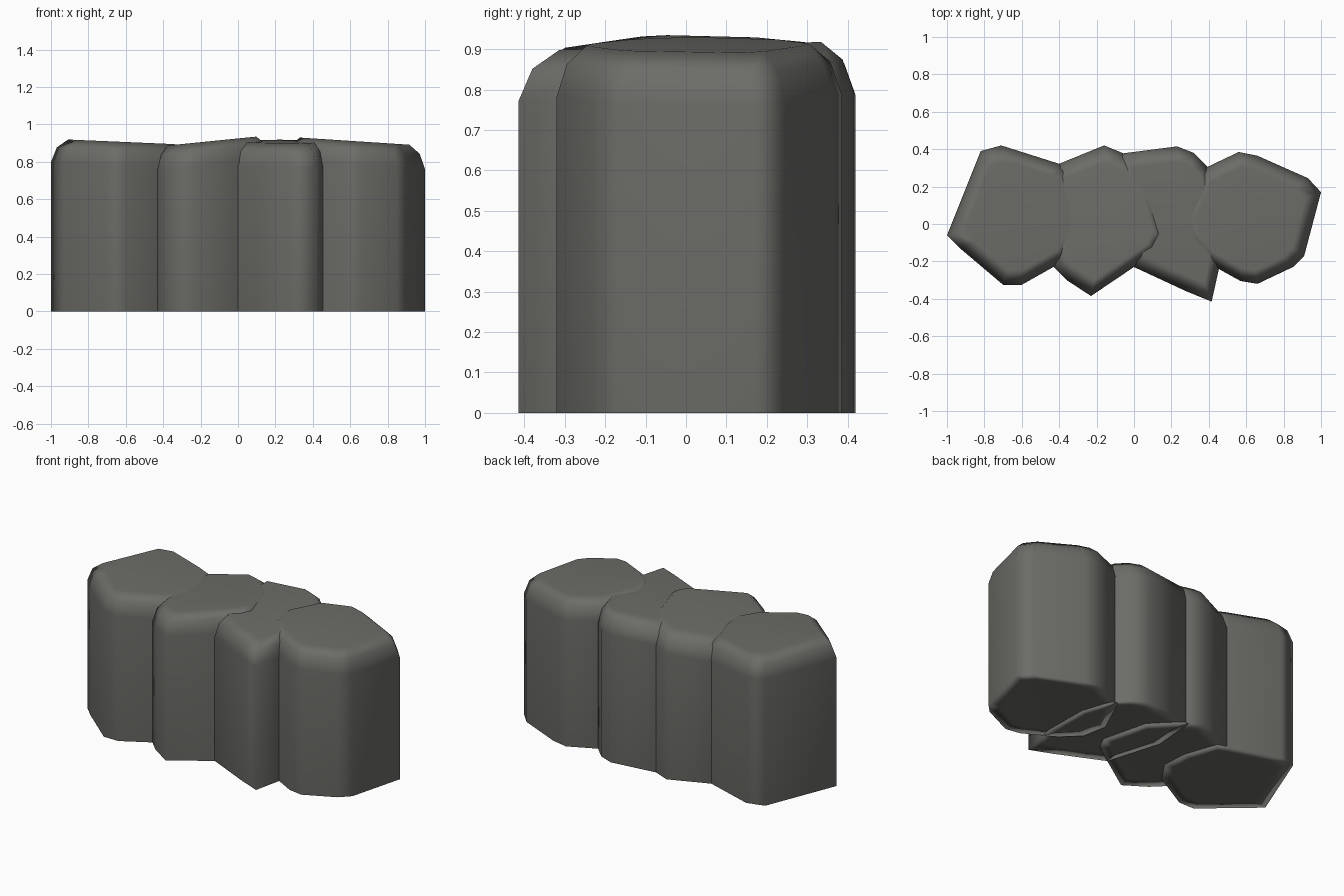
import bpy, bmesh
from mathutils import Vector

cube = bpy.data.objects.get("Cube")
if cube:
    bpy.data.objects.remove(cube, do_unlink=True)

stone = bpy.data.materials.new("dark_grey_stone")
stone.use_nodes = True
COLOUR = (0.15, 0.15, 0.138, 1)
stone.diffuse_color = COLOUR
stone.node_tree.nodes["Principled BSDF"].inputs["Base Color"].default_value = COLOUR


def rock(name, outline, height, tilt_x, tilt_y, lift):
    """Straight-sided block with a rounded, tilted top and a closed base."""
    bm = bmesh.new()
    centre = sum((Vector(p) for p in outline), Vector((0, 0))) / len(outline)

    def ring(scale, drop=None, z=0):
        verts = []
        for p in outline:
            q = centre + (Vector(p) - centre) * scale
            top = height + tilt_x * q.x + tilt_y * q.y
            verts.append(bm.verts.new((q.x, q.y, z if drop is None else top - drop)))
        return verts

    # base inset, foot, shoulder, rounded rim, top
    rings = [ring(0.8, z=lift), ring(1), ring(1, 0.125), ring(0.925, 0.045), ring(0.78, 0)]
    for low, high in zip(rings, rings[1:]):
        for i in range(len(outline)):
            j = (i + 1) % len(outline)
            bm.faces.new((low[i], low[j], high[j], high[i]))
    bm.faces.new(rings[-1])
    bm.faces.new(rings[0][::-1])
    bmesh.ops.recalc_face_normals(bm, faces=bm.faces)

    mesh = bpy.data.meshes.new(name)
    bm.to_mesh(mesh)
    bm.free()
    mesh.materials.append(stone)
    for face in mesh.polygons:
        face.use_smooth = True
    obj = bpy.data.objects.new(name, mesh)
    bpy.context.collection.objects.link(obj)
    # large faces dominate the shading, so only the rims look rounded
    obj.modifiers.new("soft_shading", "WEIGHTED_NORMAL")


# outlines run counter-clockwise
rock("right_rock",
     [(-1, -.06), (-.93, -.13), (-.7, -.325), (-.6, -.325), (-.36, -.19),
      (-.27, -.06), (-.28, .1), (-.35, .3), (-.41, .325), (-.71, .42), (-.82, .39)],
     .88, -.043, 0, 0)
rock("middle_right_rock",
     [(-.43, -.23), (-.36, -.3), (-.23, -.385), (0, -.23), (.13, -.14),
      (.17, -.06), (.1, .22), (-.05, .375), (-.16, .42), (-.43, .31), (-.46, .05)],
     .925, .1, 0, .002)
rock("middle_left_rock",
     [(0, -.23), (.28, -.36), (.415, -.415), (.465, -.19), (.46, .1), (.39, .31),
      (.32, .38), (.23, .415), (-.08, .375), (-.1, .1)],
     .908, 0, .03, .004)
rock("left_rock",
     [(1, .17), (.93, .245), (.66, .365), (.56, .385), (.36, .29), (.25, .05),
      (.28, -.1), (.38, -.2), (.57, -.305), (.66, -.32), (.85, -.23), (.91, -.17)],
     .951, -.065, 0, .006)
